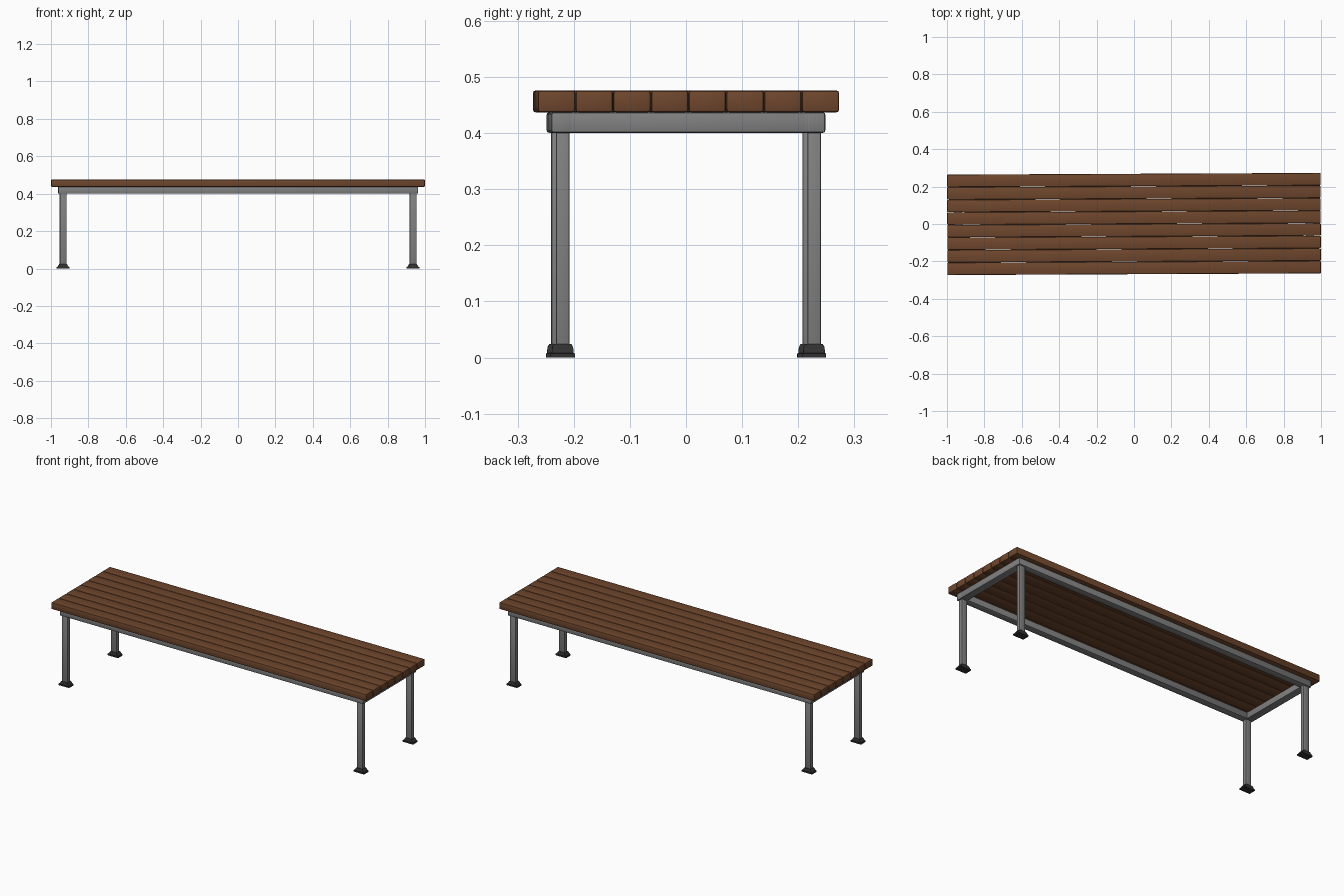
import bpy, bmesh
from mathutils import Matrix, Vector

if "Cube" in bpy.data.objects:
    bpy.data.objects.remove(bpy.data.objects["Cube"])

TURN = Matrix.Rotation(0.0045, 4, 'Z')  # the whole bench sits very slightly turned


def material(name, rgb):
    m = bpy.data.materials.new(name)
    m.diffuse_color = (*rgb, 1)
    m.use_nodes = True
    m.node_tree.nodes["Principled BSDF"].inputs["Base Color"].default_value = m.diffuse_color
    return m


wood = material("brown wood", (0.158, 0.062, 0.026))
steel = material("grey steel", (0.22, 0.22, 0.22))
rubber = material("dark rubber", (0.03, 0.03, 0.03))


def finish(name, bm, mat):
    bmesh.ops.transform(bm, matrix=TURN, verts=bm.verts)
    bmesh.ops.recalc_face_normals(bm, faces=bm.faces)
    me = bpy.data.meshes.new(name)
    bm.to_mesh(me)
    bm.free()
    me.materials.append(mat)
    ob = bpy.data.objects.new(name, me)
    bpy.context.collection.objects.link(ob)
    return ob


def box(name, centre, size, mat, bevel, segments=2):
    bm = bmesh.new()
    bmesh.ops.create_cube(bm, size=1)
    bmesh.ops.scale(bm, vec=size, verts=bm.verts)
    bmesh.ops.translate(bm, vec=centre, verts=bm.verts)
    bmesh.ops.bevel(bm, geom=bm.edges[:], offset=bevel, segments=segments,
                    profile=0.5, affect='EDGES')
    return finish(name, bm, mat)


def foot(name, x, y):
    # stacked rectangles: flat flange, then a tapering cap
    rings = [(0, 0.034, 0.0215), (0.007, 0.034, 0.0215), (0.008, 0.030, 0.0195),
             (0.019, 0.022, 0.0185), (0.024, 0.019, 0.0155)]
    bm = bmesh.new()
    loops = [[bm.verts.new((x + sx * hx, y + sy * hy, z))
              for sx, sy in ((-1, -1), (1, -1), (1, 1), (-1, 1))]
             for z, hx, hy in rings]
    for a, b in zip(loops, loops[1:]):
        for i in range(4):
            j = (i + 1) % 4
            bm.faces.new((a[i], a[j], b[j], b[i]))
    bm.faces.new(loops[0][::-1])
    bm.faces.new(loops[-1])
    return finish(name, bm, rubber)


# seat slats
PITCH = 0.0672
for i in range(8):
    box(f"seat_slat_{i + 1}", (0, (i - 3.5) * PITCH, 0.4565),
        (1.997, PITCH - 0.0006, 0.039), wood, 0.005)

# steel frame under the seat
for side, s in (("front", -1), ("back", 1)):
    box(f"{side}_rail", (0, s * 0.224, 0.4188), (1.924, 0.04, 0.0365), steel, 0.004)
for side, s in (("left", -1), ("right", 1)):
    box(f"{side}_rail", (s * 0.940, 0, 0.4188), (0.044, 0.486, 0.0368), steel, 0.004)

# legs and feet
for xn, sx in (("left", -1), ("right", 1)):
    for yn, sy in (("front", -1), ("back", 1)):
        x, y = sx * 0.935, sy * 0.224
        box(f"{yn}_{xn}_leg", (x, y, 0.21), (0.036, 0.024, 0.39), steel, 0.003)
        foot(f"{yn}_{xn}_foot", x, y)

for ob in list(bpy.context.collection.objects):
    ob.select_set(True)
    bpy.context.view_layer.objects.active = ob
bpy.ops.object.shade_smooth_by_angle(angle=0.6)
